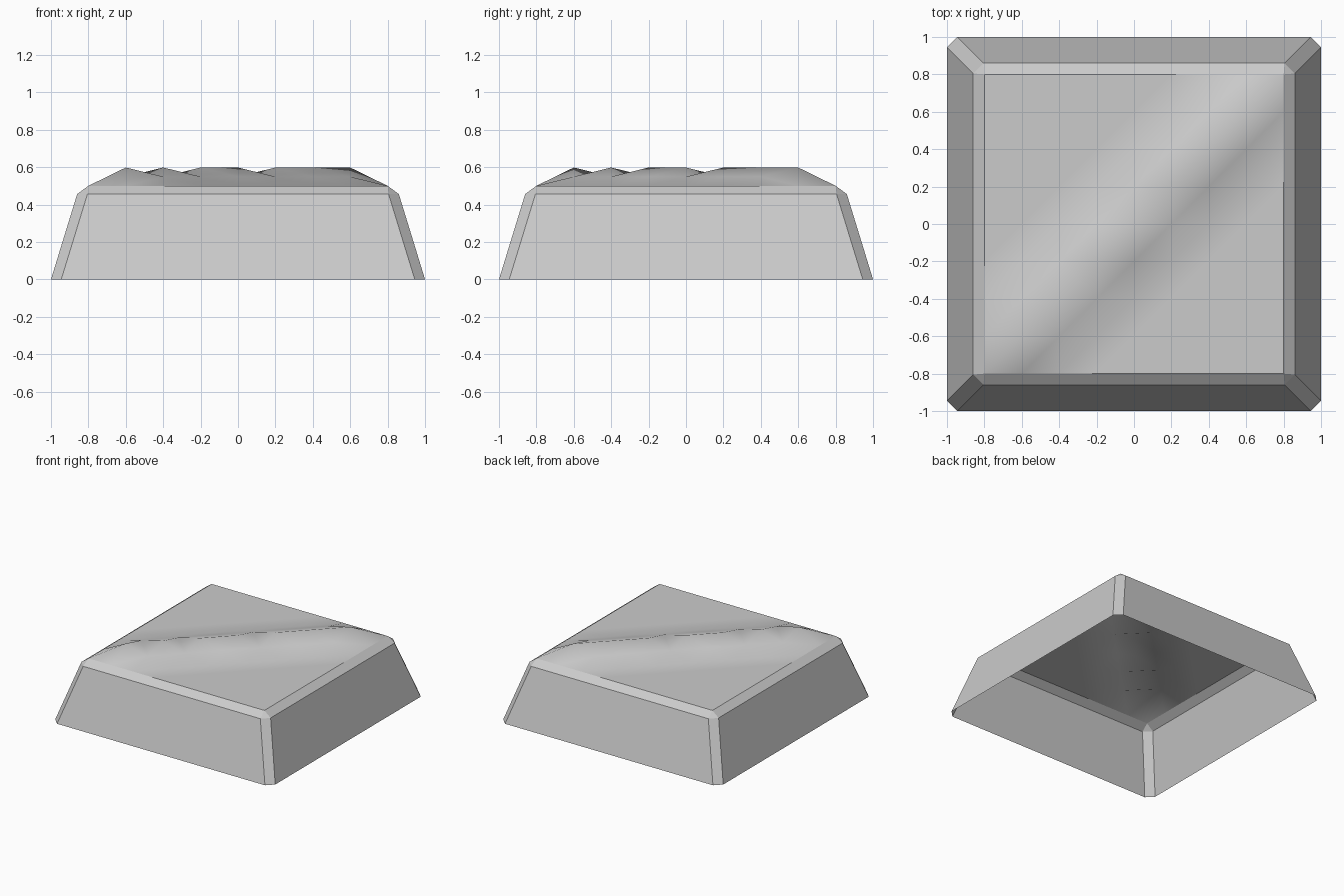
import bpy, bmesh

if "Cube" in bpy.data.objects:
    bpy.data.objects.remove(bpy.data.objects["Cube"])

bm = bmesh.new()

# Ridged top: 8 x 8 grid, diagonal ridge, flat border
N, STEP, HALF = 8, 0.2, 0.8

def height(i, j):
    if min(i, j) == 0 or max(i, j) == N:
        return 0.5
    return 0.5 + 0.049 * max(0, 2 - abs(i - j))

grid = [[bm.verts.new((-HALF + i * STEP, -HALF + j * STEP, height(i, j)))
         for j in range(N + 1)] for i in range(N + 1)]
NOTCHED = {1, 2, 4}   # ridge cells split across, giving small dips
for i in range(N):
    for j in range(N):
        a, b, c, d = grid[i][j], grid[i + 1][j], grid[i + 1][j + 1], grid[i][j + 1]
        if i == j and i in NOTCHED:
            faces = [(a, b, d), (b, c, d)]
        else:
            faces = [(a, b, c), (a, c, d)]
        for f in faces:
            bm.faces.new(f).smooth = True

# Sloped walls with cut corners, open underneath
def ring(outer, inner, z):
    pts = [(inner, -outer), (outer, -inner), (outer, inner), (inner, outer),
           (-inner, outer), (-outer, inner), (-outer, -inner), (-inner, -outer)]
    return [bm.verts.new((x, y, z)) for x, y in pts]

low = ring(1.0, 0.945, 0.0)
mid = ring(0.86, 0.805, 0.456)
for k in range(8):
    n = (k + 1) % 8
    bm.faces.new((low[k], low[n], mid[n], mid[k]))

# Bevel between walls and top: corner triangles and edge strips
edges = [[grid[N][j] for j in range(N + 1)],
         [grid[i][N] for i in range(N, -1, -1)],
         [grid[0][j] for j in range(N, -1, -1)],
         [grid[i][0] for i in range(N + 1)]]
for s, edge in enumerate(edges):
    k = 2 * s
    bm.faces.new((mid[k], mid[k + 1], edge[0]))
    bm.faces.new([mid[k + 1], mid[(k + 2) % 8]] + edge[::-1])

mesh = bpy.data.meshes.new("ridged_tile")
bm.to_mesh(mesh)
bm.free()
tile = bpy.data.objects.new("ridged_tile", mesh)
bpy.context.collection.objects.link(tile)
